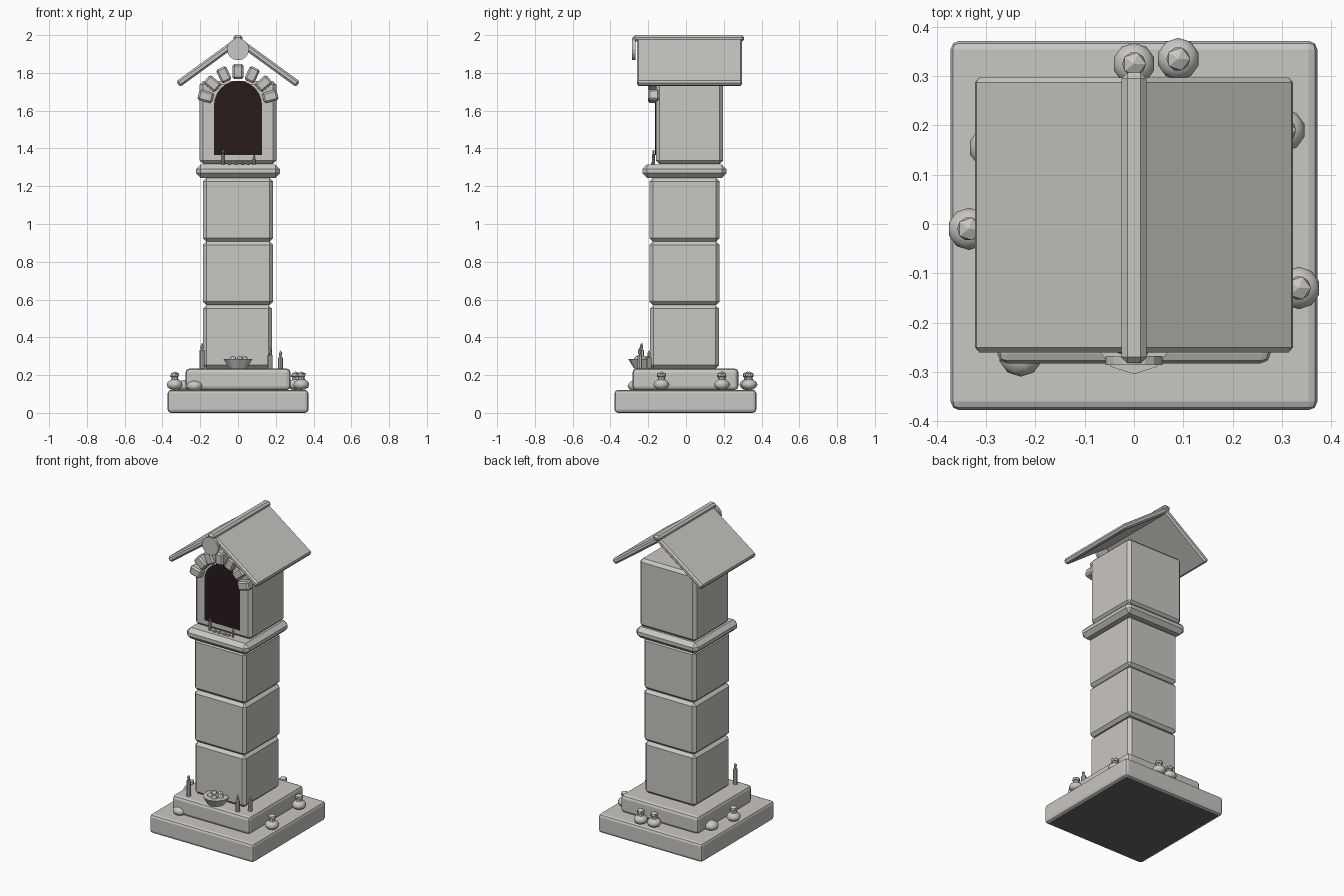
import bpy, bmesh, math
from mathutils import Matrix, Vector

if "Cube" in bpy.data.objects:
    bpy.data.objects.remove(bpy.data.objects["Cube"])

def material(name, rgb):
    m = bpy.data.materials.new(name)
    m.diffuse_color = (*rgb, 1)
    m.use_nodes = True
    m.node_tree.nodes["Principled BSDF"].inputs["Base Color"].default_value = m.diffuse_color
    return m

STONE = material("warm grey stone", (0.59, 0.57, 0.54))
DARK = material("dark niche", (0.02, 0.011, 0.011))
UNDER = material("dark grey underside", (0.14, 0.135, 0.13))

def finish(name, bm, mat=STONE, smooth=False):
    bmesh.ops.recalc_face_normals(bm, faces=bm.faces)
    me = bpy.data.meshes.new(name)
    bm.to_mesh(me)
    bm.free()
    me.materials.append(mat)
    for p in me.polygons:
        p.use_smooth = smooth
    ob = bpy.data.objects.new(name, me)
    bpy.context.collection.objects.link(ob)
    return ob

def block(name, size, loc, bevel=0.015, angle=0, segments=1):
    """Chamfered box, turned about y by angle."""
    bm = bmesh.new()
    bmesh.ops.create_cube(bm, size=1, matrix=Matrix.Diagonal((*size, 1)))
    bmesh.ops.bevel(bm, geom=bm.edges[:], offset=bevel, segments=segments,
                    profile=0.5, affect='EDGES')
    bm.transform(Matrix.Translation(loc) @ Matrix.Rotation(angle, 4, 'Y'))
    return finish(name, bm)

def cone(name, r1, r2, h, base, sides, axis_y=False):
    """Cylinder or cone standing on base (or lying along y, centred on base)."""
    bm = bmesh.new()
    bmesh.ops.create_cone(bm, cap_ends=True, segments=sides, radius1=r1, radius2=r2, depth=h)
    if axis_y:
        bm.transform(Matrix.Translation(base) @ Matrix.Rotation(math.pi / 2, 4, 'X'))
    else:
        bm.transform(Matrix.Translation(Vector(base) + Vector((0, 0, h / 2))))
    return finish(name, bm)

def pebble(name, radii, loc, sub=2, smooth=False):
    bm = bmesh.new()
    bmesh.ops.create_icosphere(bm, subdivisions=sub, radius=1)
    bm.transform(Matrix.Translation(loc) @ Matrix.Diagonal((*radii, 1)))
    return finish(name, bm, smooth=smooth)

def candle(name, x, y, z, h, r=0.013):
    cone(name, r, r, h, (x, y, z), 8)
    pebble(name + "_flame", (r * 0.75, r * 0.75, r * 1.6), (x, y, z + h + r * 1.4), 1)

# Stepped base, dark underneath
slab = block("base_slab", (0.745, 0.75, 0.122), (0, -0.003, 0.061), 0.018, 0, 2)
slab.data.materials.append(UNDER)
for p in slab.data.polygons:
    p.material_index = 1 if p.normal.z < -0.99 else 0
block("upper_step", (0.555, 0.56, 0.114), (0, -0.003, 0.178), 0.02, 0, 2)

# Pillar of three blocks and collar
for i, (x, w) in enumerate([(-0.002, 0.365), (0, 0.372), (0, 0.372)]):
    block(f"pillar_block_{i + 1}", (w, w, 0.335), (x, -0.008, 0.402 + i * 0.337), 0.018)
block("collar", (0.445, 0.445, 0.072), (0, -0.008, 1.28), 0.025)

# Shrine box
block("shrine_box", (0.405, 0.355, 0.44), (0, 0.0185, 1.537), 0.018)

# Arched niche plate
bm = bmesh.new()
R, ZC = 0.127, 1.63
outline = [(-R, 1.365), (R, 1.365)] + [
    (R * math.cos(math.pi * k / 12), ZC + R * math.sin(math.pi * k / 12)) for k in range(13)]
face = bm.faces.new([bm.verts.new((x, -0.163, z)) for x, z in outline])
ext = bmesh.ops.extrude_face_region(bm, geom=[face])
for v in ext["geom"]:
    if isinstance(v, bmesh.types.BMVert):
        v.co.y += 0.006
finish("niche", bm, DARK)

# Arch stones
for k in range(7):
    a = math.radians(15 + 25 * k)
    block(f"arch_stone_{k + 1}", (0.058, 0.06, 0.08),
          (0.177 * math.cos(a), -0.17, ZC + 0.177 * math.sin(a)), 0.01, math.pi / 2 - a)

# Roof slabs, ridge cap and gable disc
pitch = math.radians(36)
for side, label in ((1, "right"), (-1, "left")):
    block(f"roof_slab_{label}", (0.412, 0.558, 0.036), (side * 0.151, 0.0185, 1.861),
          0.01, side * pitch)
block("ridge_cap", (0.05, 0.59, 0.035), (0, 0.0125, 1.9825), 0.012)
cone("gable_disc", 0.058, 0.058, 0.018, (0, -0.277, 1.925), 16, True)

# Little candles and offerings on the niche sill
candle("sill_candle_left", -0.08, -0.172, 1.315, 0.055, 0.008)
candle("sill_candle_right", 0.085, -0.172, 1.315, 0.03, 0.007)
for i, x in enumerate((-0.045, -0.01, 0.025, 0.055)):
    block(f"sill_offering_{i + 1}", (0.02, 0.02, 0.012), (x, -0.175, 1.321), 0.003)

# Candles on the step
candle("step_candle_1", -0.19, -0.235, 0.232, 0.10)
candle("step_candle_2", 0.17, -0.245, 0.232, 0.075)
candle("step_candle_3", 0.225, -0.195, 0.232, 0.06)

# Offering bowl with fruit
cone("bowl", 0.05, 0.08, 0.05, (0, -0.225, 0.234), 10)
for k in range(5):
    a = 2 * math.pi * k / 5
    pebble(f"fruit_{k + 1}", (0.018,) * 3,
           (0.034 * math.cos(a), -0.225 + 0.034 * math.sin(a), 0.284), 2)

# Stacked pebbles and single stones around the base
for i, (x, y) in enumerate([(0, 0.325), (0.09, 0.335), (-0.335, -0.01),
                            (0.335, -0.13), (0.305, 0.19)]):
    pebble(f"stack_stone_{i + 1}", (0.043, 0.043, 0.03), (x, y, 0.15), 2, True)
    cone(f"stack_neck_{i + 1}", 0.02, 0.017, 0.02, (x, y, 0.17), 8)
    pebble(f"stack_cap_{i + 1}", (0.027, 0.027, 0.019), (x, y, 0.20), 1)
for i, (x, y) in enumerate([(-0.23, -0.265), (-0.29, 0.155)]):
    pebble(f"loose_stone_{i + 1}", (0.045, 0.045, 0.03), (x, y, 0.143), 2, True)
